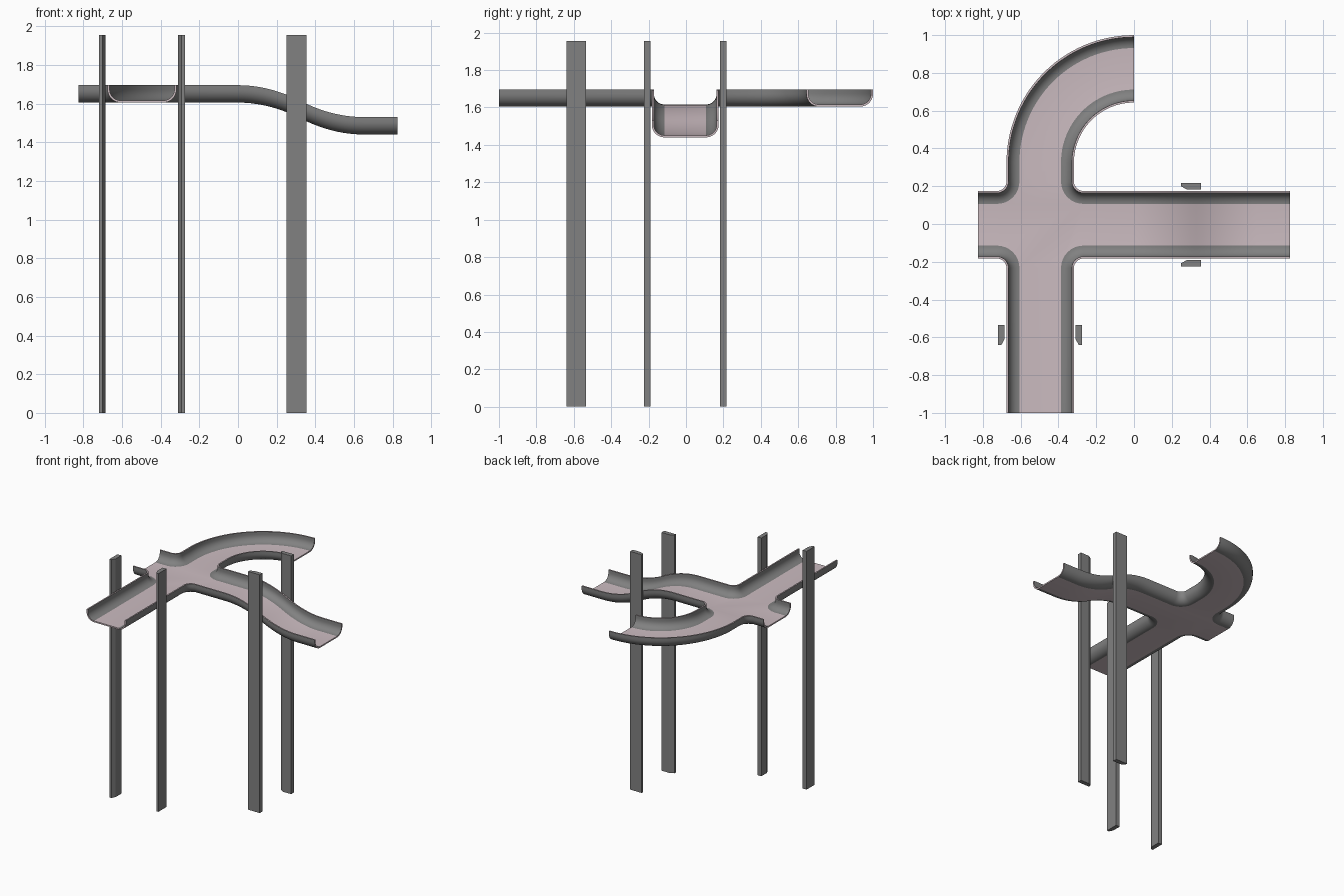
import bpy, bmesh, math
from math import sin, cos, pi, radians

if "Cube" in bpy.data.objects:
    bpy.data.objects.remove(bpy.data.objects["Cube"])

X0, X1, Y0, Y1 = -0.675, -0.318, -0.183, 0.175   # outer wall lines of the two runs
Z, H, R, T, FIL = 1.605, 0.09, 0.068, 0.011, 0.05  # base height, wall height, bend radius, sheet, corner fillet
ARC_Y = 0.325                                    # centre of the bend is (0, ARC_Y)
N_ARC, N_S = 28, 20


def material(name, rgb):
    m = bpy.data.materials.new(name)
    m.diffuse_color = (*rgb, 1)
    m.use_nodes = True
    m.node_tree.nodes["Principled BSDF"].inputs["Base Color"].default_value = m.diffuse_color
    return m


pink = material("pale_pink", (0.60, 0.50, 0.53))
grey = material("dark_grey", (0.22, 0.22, 0.22))


def finish(name, bm, mats):
    me = bpy.data.meshes.new(name)
    bm.to_mesh(me)
    bm.free()
    ob = bpy.data.objects.new(name, me)
    bpy.context.collection.objects.link(ob)
    for m in mats:
        me.materials.append(m)
    return ob


# Plan paths of the walls: (x, y, inward normal x, inward normal y)
def fillet(x, y, sx, sy, start):
    cx, cy = x + sx * FIL, y + sy * FIL
    angs = [radians(start - 90 * i / 8) for i in range(9)]
    return [(cx + FIL * cos(a), cy + FIL * sin(a), cos(a), sin(a)) for a in angs]


def bend(radius, s):
    angs = [pi / 2 + pi / 2 * i / N_ARC for i in range(N_ARC + 1)]
    return [(radius * cos(a), ARC_Y + radius * sin(a), s * cos(a), s * sin(a)) for a in angs]


def ramp(y, ny):
    xs = [0.65 * i / N_S for i in range(N_S + 1)] + [0.825]
    return [(x, y, 0, ny) for x in xs]


def drop(x):
    t = min(max(x / 0.65, 0), 1)
    return -0.165 * (2 * t * t if t < 0.5 else 1 - 2 * (1 - t) ** 2)


back_left = bend(-X0, -1) + fillet(X0, Y1, -1, 1, 0) + [(-0.825, Y1, 0, -1)]
front_left = [(-0.825, Y0, 0, 1)] + fillet(X0, Y0, -1, -1, 90) + [(X0, -1, 1, 0)]
front_right = [(X1, -1, -1, 0)] + fillet(X1, Y0, 1, -1, 180) + ramp(Y0, 1)
back_right = ramp(Y1, -1)[::-1] + fillet(X1, Y1, 1, 1, 270) + bend(-X1, 1)[::-1]

# Wall profile: (distance inward, height), from rim to floor edge
profile = [(0, H)] + [(R * (1 - cos(a)), R * (1 - sin(a)))
                      for a in [pi / 2 * i / 8 for i in range(9)]]

bm = bmesh.new()


def wall(path):
    rows = [[bm.verts.new((x + nx * d, y + ny * d, Z + h + drop(x))) for d, h in profile]
            for x, y, nx, ny in path]
    for a, b in zip(rows, rows[1:]):
        for j in range(len(profile) - 1):
            f = bm.faces.new((a[j + 1], a[j], b[j], b[j + 1]))
            f.material_index = 1
    return [r[-1] for r in rows]


bl, fl, fr, br = [wall(p) for p in (back_left, front_left, front_right, back_right)]


def floor_strip(a, b):
    for i in range(len(a) - 1):
        bm.faces.new((a[i], a[i + 1], b[i + 1], b[i]))


# Floors: bend, ramp, then the flat crossing
floor_strip(bl[:N_ARC + 1], br[::-1][:N_ARC + 1])
ramp_n = N_S + 2
floor_strip(fr[-ramp_n:], br[:ramp_n][::-1])
bm.faces.new(bl[N_ARC:] + fl + fr[:-ramp_n + 1] + br[ramp_n - 1:-N_ARC])
bmesh.ops.recalc_face_normals(bm, faces=bm.faces)
bm.normal_update()
if max(bm.faces, key=lambda f: f.calc_area()).normal.z < 0:
    bmesh.ops.reverse_faces(bm, faces=bm.faces)

trough = finish("branching_trough", bm, [pink, grey])
mod = trough.modifiers.new("sheet", 'SOLIDIFY')
mod.thickness, mod.offset, mod.material_offset_rim = T, 1, -1
bpy.context.view_layer.objects.active = trough
trough.select_set(True)
bpy.ops.object.modifier_apply(modifier=mod.name)
bpy.ops.object.shade_smooth_by_angle(angle=radians(35))


# Support posts: flat bars with one chamfered inner edge
def post(name, place):
    outline = [(0, 0.035), (0.105, 0.035), (0.105, 0), (0.032, 0), (0, 0.017)]
    b = bmesh.new()
    f = b.faces.new([b.verts.new((*place(u, v), 0)) for u, v in outline])
    up = bmesh.ops.extrude_face_region(b, geom=[f])["geom"]
    bmesh.ops.translate(b, vec=(0, 0, 1.955),
                        verts=[g for g in up if isinstance(g, bmesh.types.BMVert)])
    bmesh.ops.recalc_face_normals(b, faces=b.faces)
    finish(name, b, [grey])


post("ramp_post_back", lambda u, v: (0.25 + u, 0.182 + v))
post("ramp_post_front", lambda u, v: (0.25 + u, -0.19 - v))
post("arm_post_left", lambda u, v: (-0.685 - v, -0.64 + u))
post("arm_post_right", lambda u, v: (-0.31 + v, -0.64 + u))
